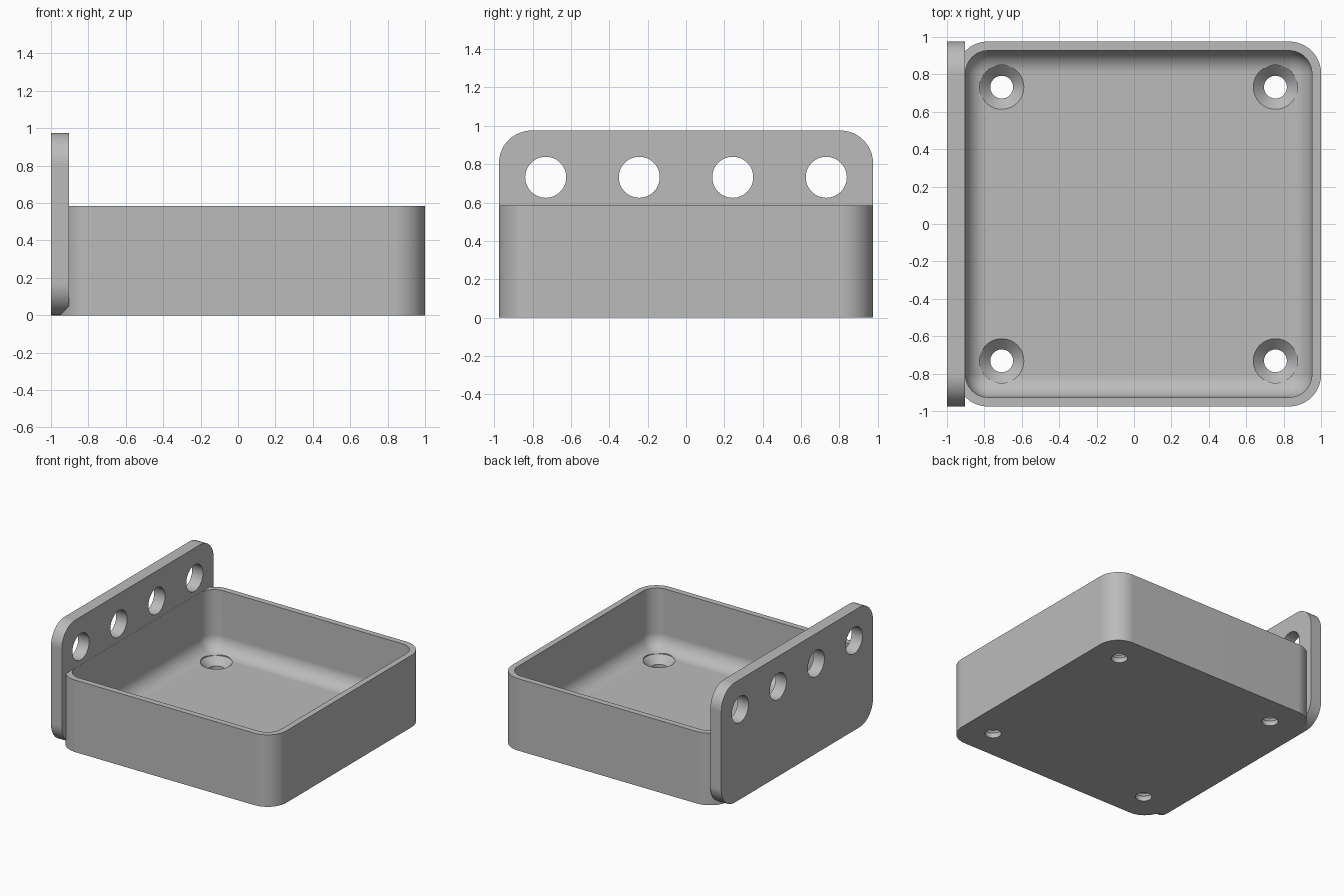
import bpy
import bmesh
import math
from mathutils import Matrix, Vector

cube = bpy.data.objects.get("Cube")
if cube:
    bpy.data.objects.remove(cube, do_unlink=True)

MM = 2 / 82             # one design unit
R = 7 * MM              # outer corner radius
W = 2 * MM              # tray wall thickness
HALF = 40 * MM          # half the tray side
CX = 1 - HALF           # tray centre on x
RIM = 24 * MM           # tray height
FLOOR = 4 * MM          # floor thickness
HOLE = 30 * MM          # screw hole offset and hanger hole height

grey = bpy.data.materials.new("plain grey")
grey.use_nodes = True
colour = (0.5, 0.5, 0.5, 1)
grey.diffuse_color = colour
grey.node_tree.nodes["Principled BSDF"].inputs["Base Color"].default_value = colour


def finish(name, bm):
    bmesh.ops.recalc_face_normals(bm, faces=bm.faces)
    mesh = bpy.data.meshes.new(name)
    bm.to_mesh(mesh)
    bm.free()
    mesh.materials.append(grey)
    obj = bpy.data.objects.new(name, mesh)
    bpy.context.collection.objects.link(obj)
    return obj


def rounded_box(name, low, high, radius, pick):
    """Box between two corners; edges chosen by pick(edge) get rounded."""
    low, high = Vector(low), Vector(high)
    bm = bmesh.new()
    bmesh.ops.create_cube(bm, size=1)
    for v in bm.verts:
        v.co = (low + high) / 2 + v.co * (high - low)
    bmesh.ops.bevel(bm, geom=[e for e in bm.edges if pick(e)], offset=radius,
                    segments=12, profile=0.5, affect='EDGES')
    return finish(name, bm)


def along(axis):
    return lambda e: abs((e.verts[0].co - e.verts[1].co)[axis]) > 1e-4


def turned(name, profile, matrix):
    """Closed solid of revolution from (radius, height) pairs."""
    bm = bmesh.new()
    n = 48
    rings = [[bm.verts.new(matrix @ Vector((r * math.cos(2 * math.pi * i / n),
                                            r * math.sin(2 * math.pi * i / n), z)))
              for i in range(n)] for r, z in profile]
    for a, b in zip(rings, rings[1:]):
        for i in range(n):
            j = (i + 1) % n
            bm.faces.new((a[i], a[j], b[j], b[i]))
    bm.faces.new(rings[0])
    bm.faces.new(rings[-1])
    return finish(name, bm)


def combine(target, tool, operation):
    mod = target.modifiers.new("combine", 'BOOLEAN')
    mod.operation, mod.solver, mod.object = operation, 'EXACT', tool
    bpy.context.view_layer.objects.active = target
    bpy.ops.object.modifier_apply(modifier=mod.name)
    bpy.data.objects.remove(tool, do_unlink=True)


# Tray body joined to the upright hanging plate
tray = rounded_box("tray_with_hanging_plate", (CX - HALF, -HALF, 0),
                   (1, HALF, RIM), R, along(2))
plate = rounded_box("hanging_plate", (-1, -HALF, 0),
                    (-1 + 4 * MM, HALF, HALF), R, along(0))
combine(tray, plate, 'UNION')

# Hollow with rounded corners and a rounded floor edge
top = RIM + 0.1
inner = HALF - W
hollow = rounded_box("hollow_cutter", (CX - inner + 0.001, -inner, FLOOR),
                     (CX + inner, inner, top), R - W,
                     lambda e: min(v.co.z for v in e.verts) < top - 0.01)
combine(tray, hollow, 'DIFFERENCE')

# Countersunk screw holes in the floor
small, large = 2.5 * MM, 4.85 * MM
for sx in (-1, 1):
    for sy in (-1, 1):
        cutter = turned("screw_cutter",
                        [(small, -0.1), (small, FLOOR - (large - small)),
                         (large, FLOOR), (large, RIM)],
                        Matrix.Translation((CX + sx * HOLE, sy * HOLE, 0)))
        combine(tray, cutter, 'DIFFERENCE')

# Row of hanger holes through the plate
for i in range(4):
    place = Matrix.Translation((-0.95, (i - 1.5) * 20 * MM, HOLE))
    cutter = turned("hanger_cutter", [(0.107, -0.1), (0.107, 0.1)],
                    place @ Matrix.Rotation(math.pi / 2, 4, 'Y'))
    combine(tray, cutter, 'DIFFERENCE')

# Smooth curves, crisp edges
bpy.ops.object.select_all(action='DESELECT')
tray.select_set(True)
bpy.context.view_layer.objects.active = tray
bpy.ops.object.shade_smooth_by_angle(angle=math.radians(30))
weighted = tray.modifiers.new("flat faces", 'WEIGHTED_NORMAL')
weighted.keep_sharp = True
